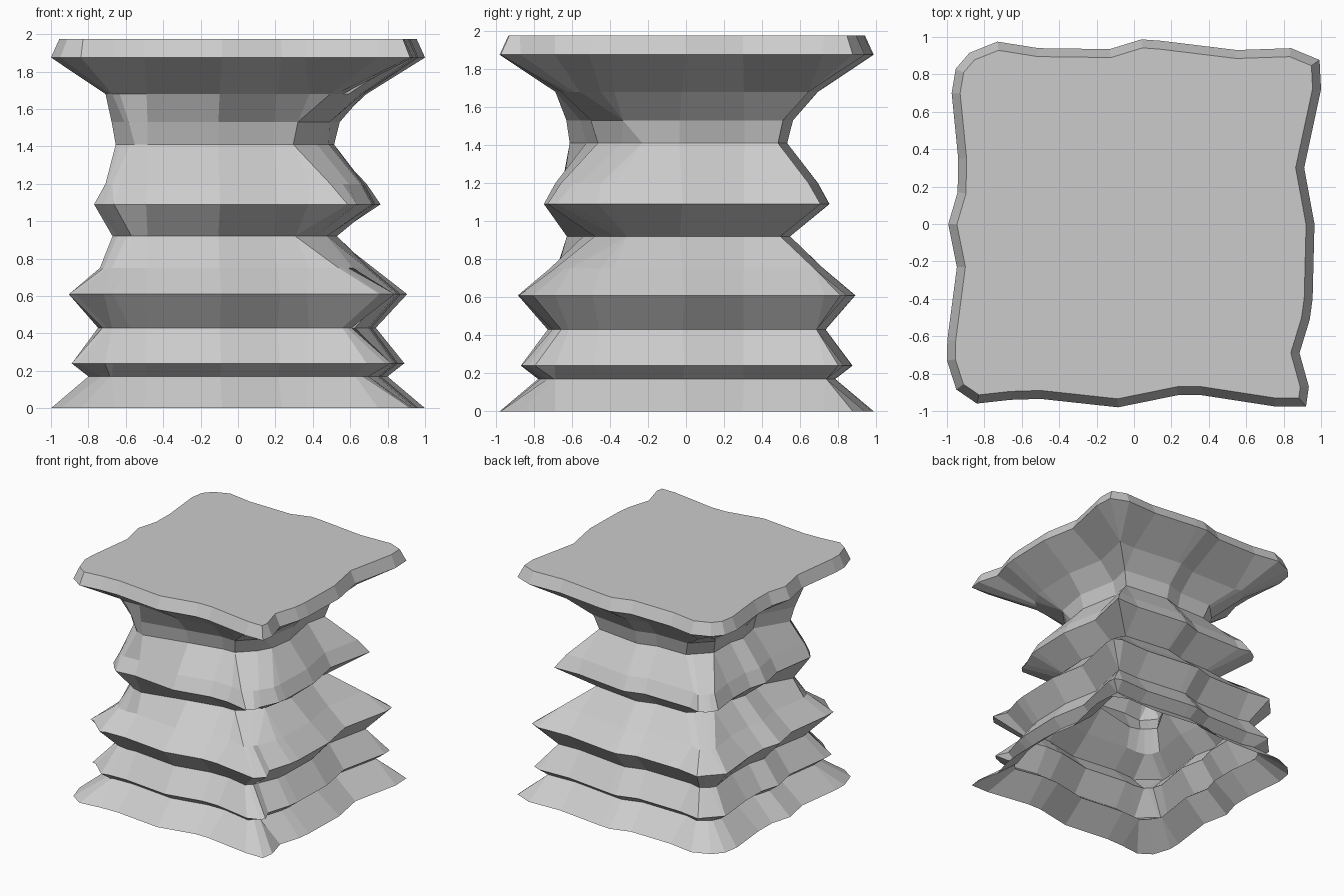
import bpy, bmesh
from mathutils import Vector

if "Cube" in bpy.data.objects:
    bpy.data.objects.remove(bpy.data.objects["Cube"])

# Wobbly square outline at the widest ledge, clockwise seen from above
OUTLINE = [(-.73, .975), (-.51, .94), (-.13, .935), (.04, .987), (.14, .98),
           (.55, .93), (.84, .94), (.992, .877), (1.0, .72), (.91, .30),
           (.965, 0), (.955, -.40), (.94, -.51), (.885, -.69), (.935, -.87),
           (.92, -.975), (.75, -.975), (.36, -.915), (.235, -.915),
           (-.085, -.98), (-.5, -.935), (-.66, -.94), (-.84, -.96),
           (-.95, -.885), (-1.0, -.73), (-.998, -.62), (-.947, -.23),
           (-.993, 0), (-.943, .17), (-.94, .35), (-.975, .7), (-.953, .83),
           (-.88, .915)]
# Wall profile: (height, inset from the outline)
PROFILE = [(0, 0), (.17, .20), (.24, .11), (.43, .25), (.61, .095), (.75, .26),
           (.92, .435), (1.09, .23), (1.2, .29), (1.41, .45), (1.53, .42),
           (1.68, .29), (1.875, 0), (1.975, .045)]
# Worn corners: (outward direction, cut at ledges, cut at waist, half width)
CORNERS = [((-1, 1), .05, .12, .11), ((1, -1), .05, .14, .12),
           ((-1, -1), .07, -.09, .10)]
STEP = .005

pts = [Vector(p) for p in reversed(OUTLINE)]
N = len(pts)
dirs = [(pts[(i + 1) % N] - pts[i]).normalized() for i in range(N)]
normals = [Vector((d.y, -d.x)) for d in dirs]
offsets = [normals[i].dot(pts[i]) for i in range(N)]


def inset_rings(last=.47):
    """Shrink the outline in small steps, dropping edges that collapse."""
    live = [True] * N
    pos = [p.copy() for p in pts]
    rings = [pos]

    def solve(d, before):
        out = []
        for i in range(N):
            a, b = (i - 1) % N, i
            while not live[a]:
                a = (a - 1) % N
            while not live[b]:
                b = (b + 1) % N
            n1, n2 = normals[a], normals[b]
            det = n1.x * n2.y - n1.y * n2.x
            if abs(det) < .04:
                out.append(before[i] - (n1 + n2).normalized() * STEP)
            else:
                c1, c2 = offsets[a] - d, offsets[b] - d
                out.append(Vector(((c1 * n2.y - c2 * n1.y) / det,
                                   (n1.x * c2 - n2.x * c1) / det)))
        return out

    for k in range(1, round(last / STEP) + 1):
        while True:
            new = solve(k * STEP, pos)
            length = [(new[(i + 1) % N] - new[i]).dot(dirs[i])
                      for i in range(N)]
            flipped = [i for i in range(N) if live[i] and length[i] < 0]
            if not flipped or sum(live) < 8:
                break
            live[min(flipped, key=lambda i: length[i])] = False
        pos = new
        rings.append(pos)
    return rings


def wear_corners(ring, inset):
    """Spread the points that have run together at a corner into a chamfer."""
    ring = [p.copy() for p in ring]
    if inset < .06:
        return ring
    waist = max(0, min(1, (inset - .25) / .18))
    for direction, ledge_cut, waist_cut, half in CORNERS:
        n = Vector(direction).normalized()
        t = Vector((-n.y, n.x))
        h = ledge_cut + (waist_cut - ledge_cut) * waist
        tip = max(range(N), key=lambda i: ring[i].dot(n))
        point = ring[tip].copy()
        first = last = tip
        while (ring[(first - 1) % N] - point).length < .08:
            first -= 1
        while (ring[(last + 1) % N] - point).length < .08:
            last += 1
        width = min(half, abs(h))
        for i in range(first, last + 1):
            s = 2 * (i - first) / (last - first) - 1 if last > first else 0
            ring[i % N] += t * s * width - n * h
        # Neighbours beyond the chamfer are drawn back onto its ends
        for end, sign, move in ((first, -1, -1), (last, 1, 1)):
            limit = ring[end % N]
            side = (t - n * .9 * sign * sign * 1.0) if sign > 0 else (-t - n * .9)
            i = (end + move) % N
            while (ring[i] - limit).dot(side) < 0:
                ring[i] = limit.copy()
                i = (i + move) % N
    return ring


# Eroded wall, open below and capped on top
rings = inset_rings()
bm = bmesh.new()
loops = []
for z, inset in PROFILE:
    ring = wear_corners(rings[round(inset / STEP)], inset)
    loops.append([bm.verts.new((p.x, p.y, z)) for p in ring])
for low, high in zip(loops, loops[1:]):
    for i in range(N):
        j = (i + 1) % N
        bm.faces.new((low[i], low[j], high[j], high[i]))
bm.faces.new(loops[-1])
bmesh.ops.remove_doubles(bm, verts=bm.verts, dist=.0005)

mesh = bpy.data.meshes.new("rock_pillar")
bm.to_mesh(mesh)
bm.free()
bpy.context.collection.objects.link(bpy.data.objects.new("rock_pillar", mesh))
